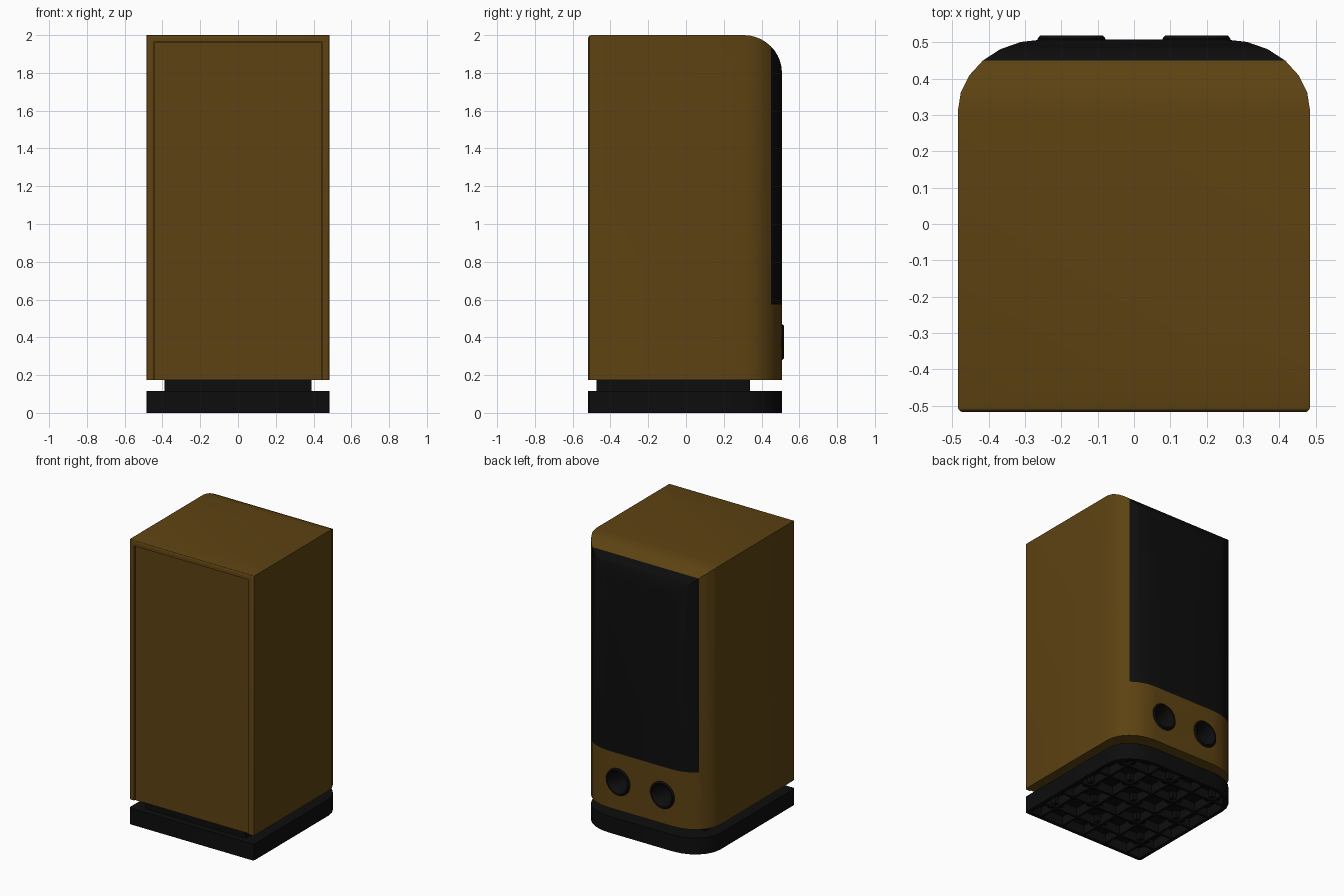
import bpy, bmesh, math
from mathutils import Vector

if "Cube" in bpy.data.objects:
    bpy.data.objects.remove(bpy.data.objects["Cube"])


def material(name, color):
    m = bpy.data.materials.new(name)
    m.diffuse_color = (*color, 1)
    m.use_nodes = True
    m.node_tree.nodes["Principled BSDF"].inputs["Base Color"].default_value = m.diffuse_color
    return m


WOOD = material("wood", (0.11, 0.055, 0.006))
BLACK = material("black", (0.004, 0.004, 0.004))


def finish(bm, name, mat):
    bmesh.ops.recalc_face_normals(bm, faces=bm.faces)
    me = bpy.data.meshes.new(name)
    bm.to_mesh(me)
    bm.free()
    ob = bpy.data.objects.new(name, me)
    bpy.context.collection.objects.link(ob)
    me.materials.append(mat)
    return ob


def prism(name, points, direction, mat):
    """Extrude a closed outline of 3D points."""
    bm = bmesh.new()
    face = bm.faces.new([bm.verts.new(p) for p in points])
    ext = bmesh.ops.extrude_face_region(bm, geom=[face])
    bmesh.ops.translate(bm, vec=Vector(direction),
                        verts=[v for v in ext["geom"] if isinstance(v, bmesh.types.BMVert)])
    return finish(bm, name, mat)


def boxes(name, spans, mat):
    """One object from several (x0, x1, y0, y1, z0, z1) boxes."""
    bm = bmesh.new()
    for x0, x1, y0, y1, z0, z1 in spans:
        vs = bmesh.ops.create_cube(bm, size=1)["verts"]
        bmesh.ops.scale(bm, vec=(x1 - x0, y1 - y0, z1 - z0), verts=vs)
        bmesh.ops.translate(bm, vec=((x0 + x1) / 2, (y0 + y1) / 2, (z0 + z1) / 2), verts=vs)
    return finish(bm, name, mat)


def lathe(name, profile, x, z, mat, steps=32):
    """Spin (radius, y) points around a y-parallel axis."""
    bm = bmesh.new()
    vs = [bm.verts.new((x + r, y, z)) for r, y in profile]
    es = [bm.edges.new(pair) for pair in zip(vs, vs[1:])]
    bmesh.ops.spin(bm, geom=vs + es, cent=(x, 0, z), axis=(0, 1, 0),
                   angle=math.tau, steps=steps)
    bmesh.ops.remove_doubles(bm, verts=bm.verts, dist=1e-4)
    return finish(bm, name, mat)


def boolean(ob, cutter, op):
    mod = ob.modifiers.new(op, "BOOLEAN")
    mod.operation, mod.object, mod.solver = op, cutter, "EXACT"
    bpy.context.view_layer.objects.active = ob
    bpy.ops.object.modifier_apply(modifier=mod.name)


def remove(*obs):
    for ob in obs:
        bpy.data.objects.remove(ob)


def smooth(ob):
    bpy.ops.object.select_all(action="DESELECT")
    ob.select_set(True)
    bpy.context.view_layer.objects.active = ob
    bpy.ops.object.shade_smooth_by_angle(angle=math.radians(30))


def arc(cx, cy, rx, ry, a0, a1, n):
    return [(cx + rx * math.cos(math.radians(a0 + (a1 - a0) * i / n)),
             cy + ry * math.sin(math.radians(a0 + (a1 - a0) * i / n))) for i in range(n + 1)]


def plan(inset=0.0):
    """Footprint with large rounded back corners and small front ones."""
    half = (arc(0.47, -0.503, 0.015, 0.015, -90, 0, 3)
            + arc(0.25, 0.31, 0.235, 0.198, 0, 90, 6))
    kx, ky = 1 - inset / 0.485, 1 - inset / 0.51
    half = [(x * kx, y * ky) for x, y in half]
    return half + [(-x, y) for x, y in reversed(half)]


# Cabinet: footprint extrusion trimmed by the side profile
cabinet = prism("cabinet", [(x, y, 0.175) for x, y in plan()], (0, 0, 1.825), WOOD)
side = ([(-0.6, 0.1), (0.508, 0.1)] + arc(0.305, 1.8, 0.203, 0.2, 0, 90, 10)
        + arc(-0.503, 1.985, 0.015, 0.015, 90, 180, 3) + [(-0.518, 0.2), (-0.6, 0.2)])
trim = prism("trim", [(-0.7, y, z) for y, z in side], (1.4, 0, 0), WOOD)
boolean(cabinet, trim, "INTERSECT")

# Grille: the rear slice of the same rounded body
slot = boxes("slot", [(-0.7, 0.7, 0.45, 0.7, 0.575, 2.2)], BLACK)
grille = cabinet.copy()
grille.data = cabinet.data.copy()
grille.name = "rear_grille"
bpy.context.collection.objects.link(grille)
boolean(grille, slot, "INTERSECT")
grille.data.materials.clear()
grille.data.materials.append(BLACK)
for p in grille.data.polygons:
    p.material_index = 0
boolean(cabinet, slot, "DIFFERENCE")

# Recessed front panel
recess = boxes("recess", [(-0.445, 0.445, -0.7, -0.498, 0.1, 1.965)], WOOD)
boolean(cabinet, recess, "DIFFERENCE")
panel = boxes("front_panel", [(-0.441, 0.441, -0.508, -0.49, 0.175, 1.961)], WOOD)
remove(trim, slot, recess)

# Round flared ports low on the back
for label, x in (("left", -0.172), ("right", 0.172)):
    hole = lathe("hole", [(0, 0.25), (0.082, 0.25), (0.082, 0.7), (0, 0.7)], x, 0.375, BLACK)
    boolean(cabinet, hole, "DIFFERENCE")
    remove(hole)
    port = lathe(label + "_port", [(0.095, 0.5), (0.094, 0.51), (0.086, 0.519), (0.078, 0.517),
                                   (0.068, 0.5), (0.06, 0.47), (0.056, 0.42), (0.056, 0.28),
                                   (0, 0.28)], x, 0.375, BLACK)
    smooth(port)

for ob in (cabinet, grille):
    smooth(ob)

# Neck between cabinet and base
boxes("neck", [(-0.388, 0.388, -0.473, 0.34, 0.1, 0.18)], BLACK)

# Base: hollow underneath
base = prism("base", [(x, y, 0) for x, y in plan()], (0, 0, 0.115), BLACK)
pocket = prism("pocket", [(x, y, -0.1) for x, y in plan(0.025)], (0, 0, 0.17), BLACK)
boolean(base, pocket, "DIFFERENCE")
remove(pocket)
smooth(base)

# Stiffening ribs and square bosses under the base
xs = [-0.36, -0.18, 0, 0.18, 0.36]
ys = [-0.36, -0.18, 0, 0.18, 0.36]
t = 0.008
ribs = [(x - t, x + t, -0.5, 0.49 if abs(x) < 0.3 else 0.46, 0.005, 0.09) for x in xs]
ribs += [(-0.47, 0.47, y - t, y + t, 0.006, 0.09) if y < 0.3 else
         (-0.45, 0.45, y - t, y + t, 0.006, 0.09) for y in ys]
boxes("base_ribs", ribs, BLACK)
boxes("base_bosses", [(x - 0.04, x + 0.04, y - 0.04, y + 0.04, 0.02, 0.09)
                      for i, x in enumerate(xs) for j, y in enumerate(ys)
                      if (i + j) % 2 == 0], BLACK)
